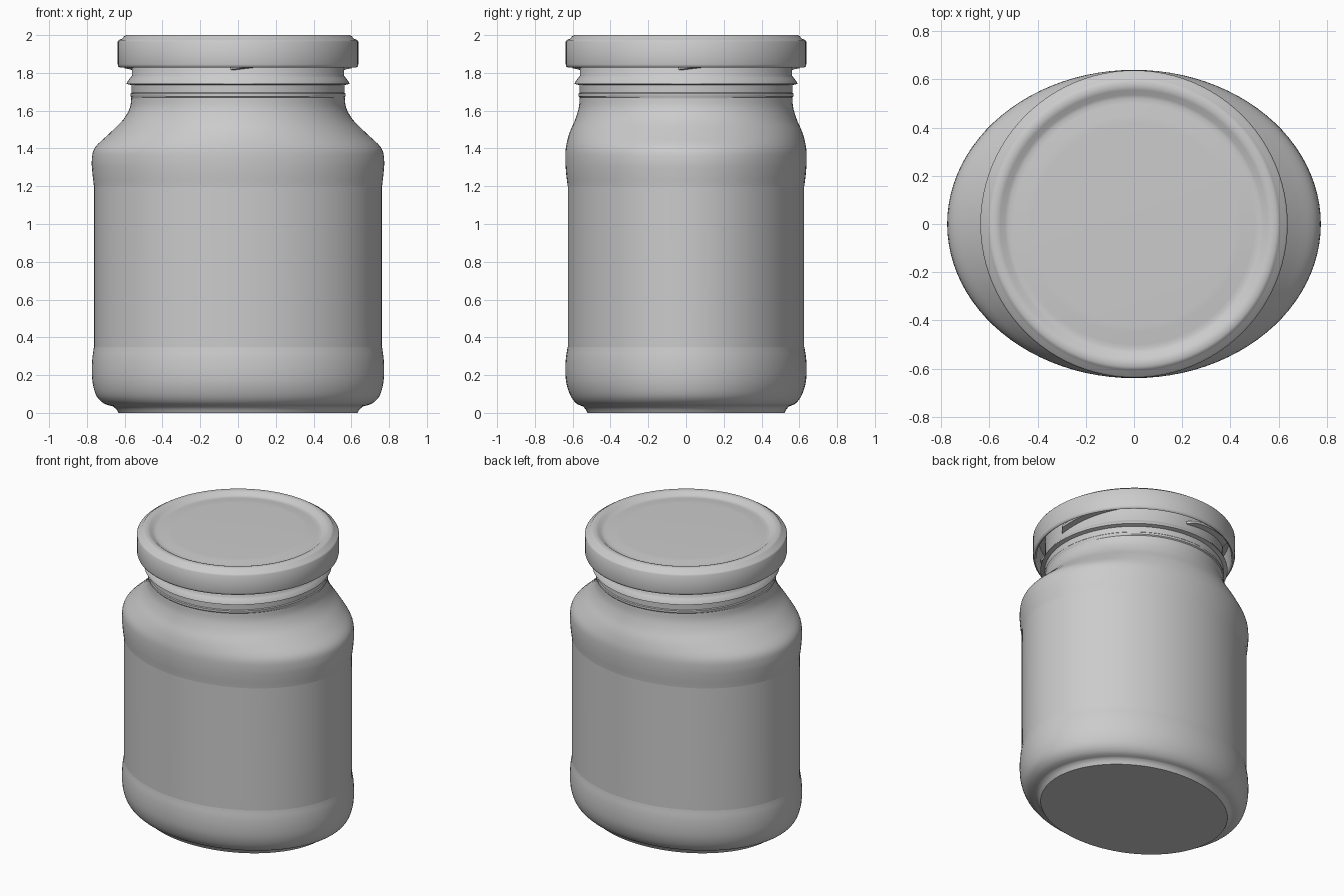
import bpy, bmesh, math

cube = bpy.data.objects.get("Cube")
if cube:
    bpy.data.objects.remove(cube, do_unlink=True)

SEGMENTS = 96


def material(name, value):
    mat = bpy.data.materials.new(name)
    mat.use_nodes = True
    mat.diffuse_color = (value, value, value, 1)
    mat.node_tree.nodes["Principled BSDF"].inputs["Base Color"].default_value = (value, value, value, 1)
    return mat


grey = material("plain grey", 0.6)


def finish(name, bm, angle):
    bmesh.ops.recalc_face_normals(bm, faces=bm.faces[:])
    mesh = bpy.data.meshes.new(name)
    bm.to_mesh(mesh)
    bm.free()
    mesh.materials.append(grey)
    obj = bpy.data.objects.new(name, mesh)
    bpy.context.collection.objects.link(obj)
    bpy.ops.object.select_all(action="DESELECT")
    obj.select_set(True)
    bpy.context.view_layer.objects.active = obj
    bpy.ops.object.shade_smooth_by_angle(angle=math.radians(angle))
    return obj


def loft(name, sections, angle=40, cap_start=True):
    """Skin elliptical rings given as (x radius, y radius, height)."""
    bm = bmesh.new()
    rings = []
    for rx, ry, z in sections:
        turn = [math.tau * i / SEGMENTS for i in range(SEGMENTS)]
        rings.append([bm.verts.new((rx * math.cos(a), ry * math.sin(a), z)) for a in turn])
    for low, high in zip(rings, rings[1:]):
        for i in range(SEGMENTS):
            j = (i + 1) % SEGMENTS
            bm.faces.new((low[i], low[j], high[j], high[i]))
    if cap_start:
        bm.faces.new(rings[0])
    bm.faces.new(rings[-1])
    return finish(name, bm, angle)


def catmull(points, steps=4):
    """Smooth curve through the section values."""
    padded = [points[0]] + points + [points[-1]]
    result = []
    for a, b, c, d in zip(padded, padded[1:], padded[2:], padded[3:]):
        for s in range(steps):
            t = s / steps
            result.append(tuple(
                0.5 * (2 * q + (r - p) * t + (2 * p - 5 * q + 4 * r - u) * t * t
                       + (3 * q - p - 3 * r + u) * t ** 3)
                for p, q, r, u in zip(a, b, c, d)))
    return result + [points[-1]]


# Oval body blending into the round neck
foot = [(0.632, 0.522, 0), (0.643, 0.53, 0.018)]
body = catmull([
    (0.66, 0.545, 0.034), (0.71, 0.58, 0.05), (0.748, 0.61, 0.088), (0.768, 0.632, 0.15),
    (0.774, 0.639, 0.22), (0.771, 0.636, 0.29), (0.763, 0.627, 0.35), (0.762, 0.626, 0.4),
    (0.762, 0.626, 1.15), (0.763, 0.627, 1.2), (0.771, 0.635, 1.27), (0.774, 0.639, 1.34),
    (0.757, 0.636, 1.405), (0.68, 0.618, 1.48), (0.61, 0.588, 1.55), (0.573, 0.568, 1.615),
    (0.565, 0.563, 1.67)])
neck = [(r, r, z) for r, z in (
    (0.569, 1.676), (0.569, 1.69), (0.564, 1.695), (0.564, 1.735), (0.59, 1.742),
    (0.588, 1.75), (0.572, 1.772), (0.562, 1.785), (0.56, 1.95))]
loft("jar_body", foot + body + neck)

# Hollow lid with a curled lower edge, raised rim and sunken panel
lid = [(0.02, 1.96), (0.6, 1.96), (0.612, 1.85), (0.615, 1.835), (0.625, 1.828),
       (0.634, 1.833), (0.637, 1.845), (0.637, 1.965), (0.631, 1.974), (0.612, 1.982),
       (0.604, 1.993), (0.592, 2.0), (0.57, 2.0), (0.555, 1.995), (0.535, 1.98),
       (0.52, 1.976), (0.5, 1.977), (0.45, 1.984), (0.42, 1.985)]
loft("lid", [(r, r, z) for r, z in lid], 50)

# Four sloping thread ridges around the neck, under the lid
for k in range(4):
    bm = bmesh.new()
    previous = None
    for i in range(17):
        t = i / 16
        a = math.radians(-95 + 90 * k + 50 * t)
        z = 1.825 + 0.06 * t
        bulge = 0.045 * min(1, 8 * t, 8 * (1 - t))
        ring = [bm.verts.new((r * math.cos(a), r * math.sin(a), z + dz))
                for r, dz in ((0.55, -0.015), (0.555 + bulge, -0.008),
                              (0.555 + bulge, 0.008), (0.55, 0.018))]
        if previous:
            for n in range(4):
                m = (n + 1) % 4
                bm.faces.new((previous[n], previous[m], ring[m], ring[n]))
        else:
            bm.faces.new(ring)
        previous = ring
    bm.faces.new(previous)
    finish("thread_ridge_%d" % (k + 1), bm, 40)
